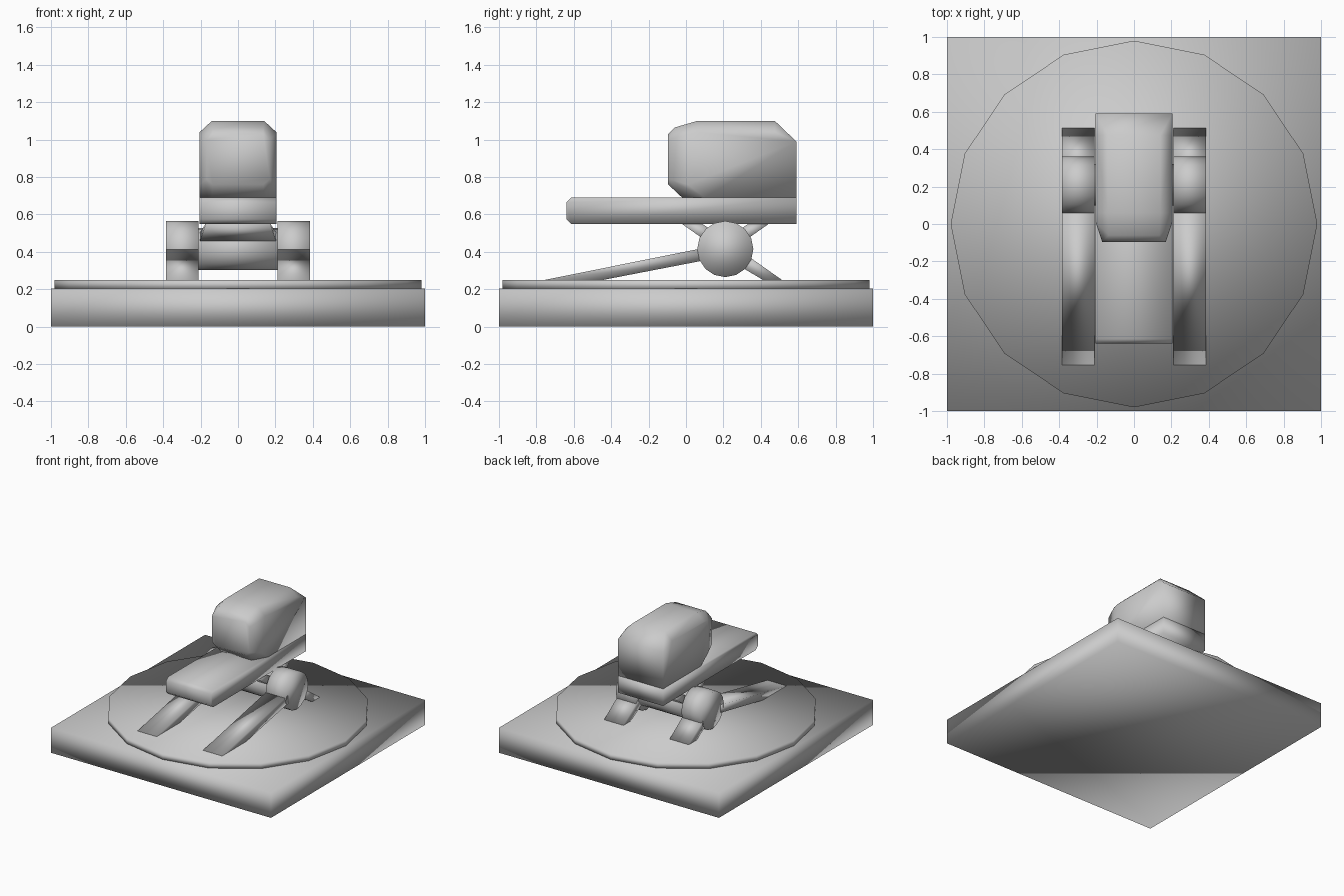
import bpy, bmesh
from math import radians
from mathutils import Matrix

if "Cube" in bpy.data.objects:
    bpy.data.objects.remove(bpy.data.objects["Cube"])


def finish(name, bm):
    """Turn a bmesh into a smooth-shaded object."""
    bmesh.ops.recalc_face_normals(bm, faces=bm.faces)
    for f in bm.faces:
        f.smooth = True
    me = bpy.data.meshes.new(name)
    bm.to_mesh(me)
    bm.free()
    ob = bpy.data.objects.new(name, me)
    bpy.context.collection.objects.link(ob)
    return ob


def prism(name, profile, x0, x1):
    """Extrude a (y, z) profile from x0 to x1."""
    bm = bmesh.new()
    f = bm.faces.new([bm.verts.new((x0, y, z)) for y, z in profile])
    r = bmesh.ops.extrude_face_region(bm, geom=[f])
    bmesh.ops.translate(bm, vec=(x1 - x0, 0, 0),
                        verts=[v for v in r['geom'] if isinstance(v, bmesh.types.BMVert)])
    return finish(name, bm)


def hull(name, half_points):
    """Convex solid from points mirrored in x, coplanar triangles merged."""
    bm = bmesh.new()
    for x, y, z in half_points:
        for s in (-1, 1):
            bm.verts.new((s * x, y, z))
    r = bmesh.ops.convex_hull(bm, input=bm.verts)
    bmesh.ops.delete(bm, geom=[g for g in r['geom_interior']
                               if isinstance(g, bmesh.types.BMVert)], context='VERTS')
    bmesh.ops.dissolve_limit(bm, angle_limit=radians(1), verts=bm.verts, edges=bm.edges)
    return finish(name, bm)


def drum(name, sides, radius, length, loc, along_x=False):
    bm = bmesh.new()
    rot = Matrix.Rotation(radians(90), 4, 'Y') if along_x else Matrix()
    bmesh.ops.create_cone(bm, cap_ends=True, segments=sides, radius1=radius,
                          radius2=radius, depth=length, matrix=Matrix.Translation(loc) @ rot)
    return finish(name, bm)


# Base slab and round plinth
prism("base", [(-1, 0), (1, 0), (1, 0.205), (-1, 0.205)], -1, 1)
drum("plinth", 16, 0.98, 0.05, (0, 0, 0.225))

# Axle between the two hubs
AY, AZ = 0.21, 0.415
drum("axle", 16, 0.112, 0.42, (0, AY, AZ), True)

# Hubs with front and rear legs on both sides
for side, s in (("left", -1), ("right", 1)):
    drum(f"{side}_hub", 16, 0.15, 0.175, (s * 0.2975, AY, AZ), True)
    prism(f"{side}_front_leg",
          [(-0.78, 0.245), (-0.47, 0.245), (0.10, 0.355), (0.10, 0.422)], s * 0.21, s * 0.385)
    prism(f"{side}_rear_leg",
          [(0.52, 0.245), (0.42, 0.245), (0.26, 0.34), (0.30, 0.40)], s * 0.21, s * 0.385)

# Struts carrying the head
for name, s in (("front_strut", -1), ("rear_strut", 1)):
    hull(name, [(0.17, AY + s * 0.24, 0.555), (0.17, AY + s * 0.13, 0.555),
                (0.205, AY + s * 0.09, 0.45), (0.205, AY + s * 0.05, 0.50)])

# Long lower jaw with chamfered front edge
prism("lower_jaw", [(0.59, 0.55), (0.59, 0.69), (-0.615, 0.69), (-0.64, 0.665),
                    (-0.64, 0.575), (-0.615, 0.55)], -0.205, 0.205)

# Upper head, faceted at the front and top
hull("upper_head", [
    (0.135, -0.095, 0.76), (0.135, -0.095, 1.03), (0.17, -0.095, 0.79), (0.17, -0.095, 1.0),
    (0.135, -0.06, 1.065),
    (0.14, -0.02, 0.69), (0.205, 0.01, 0.76), (0.205, 0.01, 1.03), (0.205, 0.10, 0.69),
    (0.14, 0.06, 1.10), (0.205, 0.06, 1.04),
    (0.14, 0.475, 1.10), (0.205, 0.475, 1.04),
    (0.205, 0.59, 0.99), (0.205, 0.59, 0.69)])
